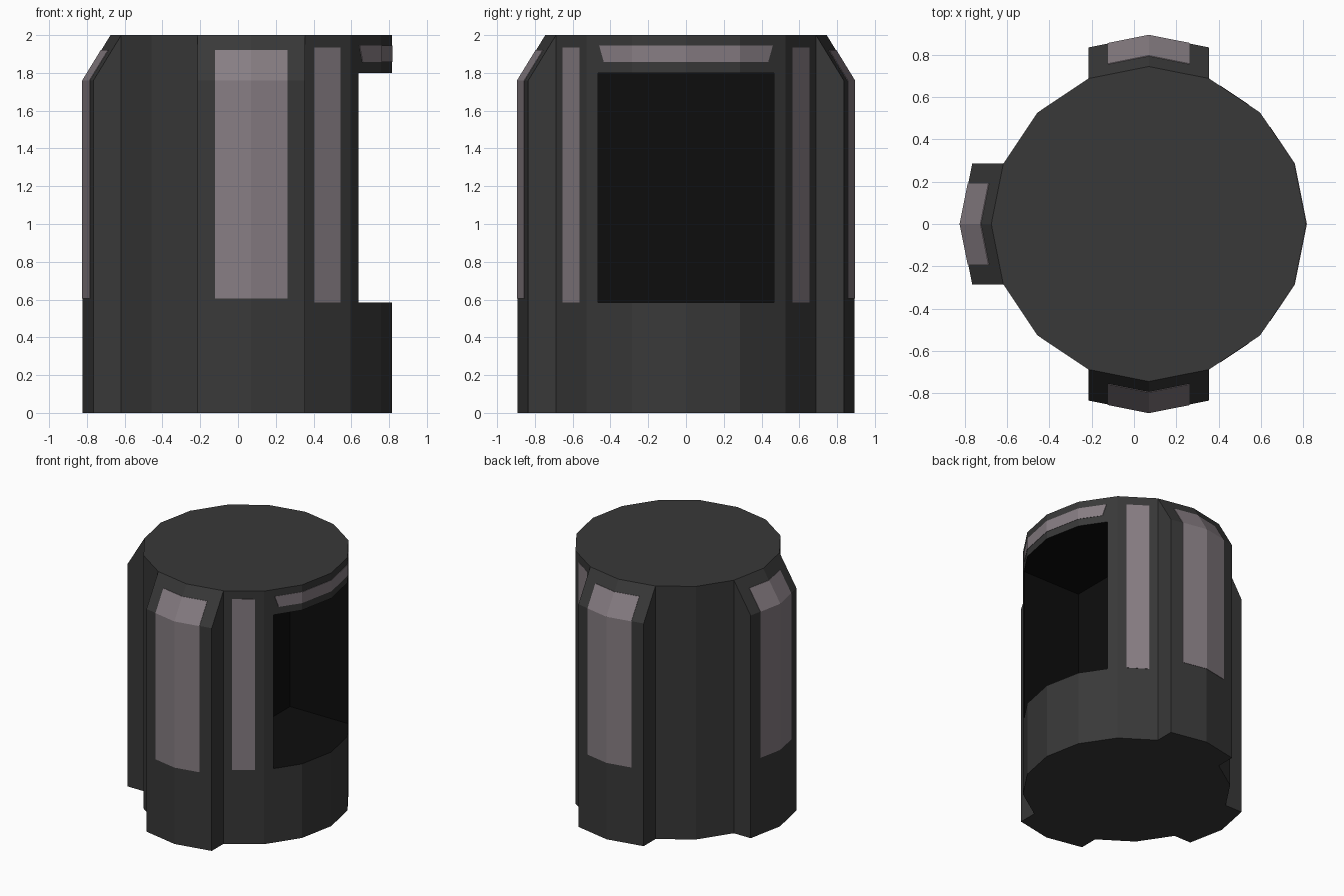
import bpy, bmesh, math
from mathutils import Vector

if "Cube" in bpy.data.objects:
    bpy.data.objects.remove(bpy.data.objects["Cube"])

CX, R, SIDES, H = 0.07, 0.745, 16, 2.0
RIB, SHOULDER = 0.147, 1.76      # rib thickness and height where its top slopes in
E = 0.003                        # tiny relief of the pale panels


def material(name, rgb):
    m = bpy.data.materials.new(name)
    m.diffuse_color = (*rgb, 1)
    m.use_nodes = True
    m.node_tree.nodes["Principled BSDF"].inputs["Base Color"].default_value = m.diffuse_color
    return m


DARK = material("dark_shell", (0.04, 0.04, 0.04))
PALE = material("pale_panel", (0.24, 0.205, 0.225))
BLACK = material("black_cavity", (0.004, 0.004, 0.004))


def finish(name, bm, mat):
    bmesh.ops.recalc_face_normals(bm, faces=bm.faces)
    me = bpy.data.meshes.new(name)
    bm.to_mesh(me)
    bm.free()
    me.materials.append(mat)
    ob = bpy.data.objects.new(name, me)
    bpy.context.collection.objects.link(ob)
    return ob


def surface(t):
    """Distance of the faceted wall from the axis plane at sideways offset t."""
    step = 2 * math.pi / SIDES
    k = int(math.asin(min(abs(t) / R, 1)) / step + 1e-6)
    t0, t1 = R * math.sin(k * step), R * math.sin((k + 1) * step)
    n0, n1 = R * math.cos(k * step), R * math.cos((k + 1) * step)
    return n0 + (n1 - n0) * (abs(t) - t0) / (t1 - t0)


def wrap(name, angle, cols, outline, mat):
    """Solid following the wall: outline of (offset, z, half width) swept over cols."""
    a = math.radians(angle)
    out, side = Vector((math.cos(a), math.sin(a), 0)), Vector((-math.sin(a), math.cos(a), 0))
    bm = bmesh.new()
    loops = []
    for c in cols:
        loop = []
        for off, z, w in outline:
            t = max(-w, min(w, c))
            loop.append(bm.verts.new(Vector((CX, 0, z)) + out * (surface(t) + off) + side * t))
        loops.append(loop)
    n = len(outline)
    for p, q in zip(loops, loops[1:]):
        for i in range(n):
            j = (i + 1) % n
            bm.faces.new((p[i], p[j], q[j], q[i]))
    bm.faces.new(loops[0])
    bm.faces.new(loops[-1])
    return finish(name, bm, mat)


# Sixteen-sided main body
bm = bmesh.new()
bmesh.ops.create_cone(bm, cap_ends=True, segments=SIDES, radius1=R, radius2=R, depth=H)
bmesh.ops.translate(bm, verts=bm.verts, vec=(CX, 0, H / 2))
body = finish("body", bm, DARK)

# Window cavity cut into the right side
bm = bmesh.new()
bmesh.ops.create_cube(bm, size=1)
bmesh.ops.scale(bm, verts=bm.verts, vec=(0.87, 0.93, 1.215))
bmesh.ops.translate(bm, verts=bm.verts, vec=(0.13 + 0.435, 0, 0.585 + 0.6075))
cutter = finish("cavity_cutter", bm, BLACK)
cutter.hide_render = True
body.data.materials.append(BLACK)
mod = body.modifiers.new("cavity", 'BOOLEAN')
mod.operation, mod.solver, mod.object = 'DIFFERENCE', 'EXACT', cutter
mod.material_mode = 'TRANSFER'
bpy.context.view_layer.objects.active = body
bpy.ops.object.modifier_apply(modifier=mod.name)
bpy.data.objects.remove(cutter)

# Three ribs with sloped shoulders, each with a pale panel folding over the slope
V = R * math.sin(math.pi / 8)
TOP = 1.92
slope = RIB * (H - TOP) / (H - SHOULDER)
for label, angle in (("front", -90), ("back", 90), ("left", 180)):
    wrap(label + "_rib", angle, (-V, 0, V),
         [(RIB, 0, 1), (RIB, SHOULDER, 1), (0, H, 1), (0, 0, 1)], DARK)
    wrap(label + "_panel", angle, (-0.192, 0, 0.192),
         [(RIB + E, 0.605, 1), (RIB + E, SHOULDER, 1), (slope + E, TOP, 1),
          (slope - E, TOP, 1), (RIB - E, SHOULDER, 1), (RIB - E, 0.605, 1)], PALE)

# Narrow upright strips on both sides of the window
for label, s in (("front", -1), ("back", 1)):
    wrap(label + "_strip", 0, (s * 0.565, s * 0.655),
         [(E, 0.585, 1), (E, 1.935, 1), (-E, 1.935, 1), (-E, 0.585, 1)], PALE)

# Curved strip above the window, slightly narrower at its lower edge
wrap("window_top_strip", 0, (-0.46, -V, 0, V, 0.46),
     [(E, 1.857, 0.435), (E, 1.945, 0.46), (-E, 1.945, 0.46), (-E, 1.857, 0.435)], PALE)
